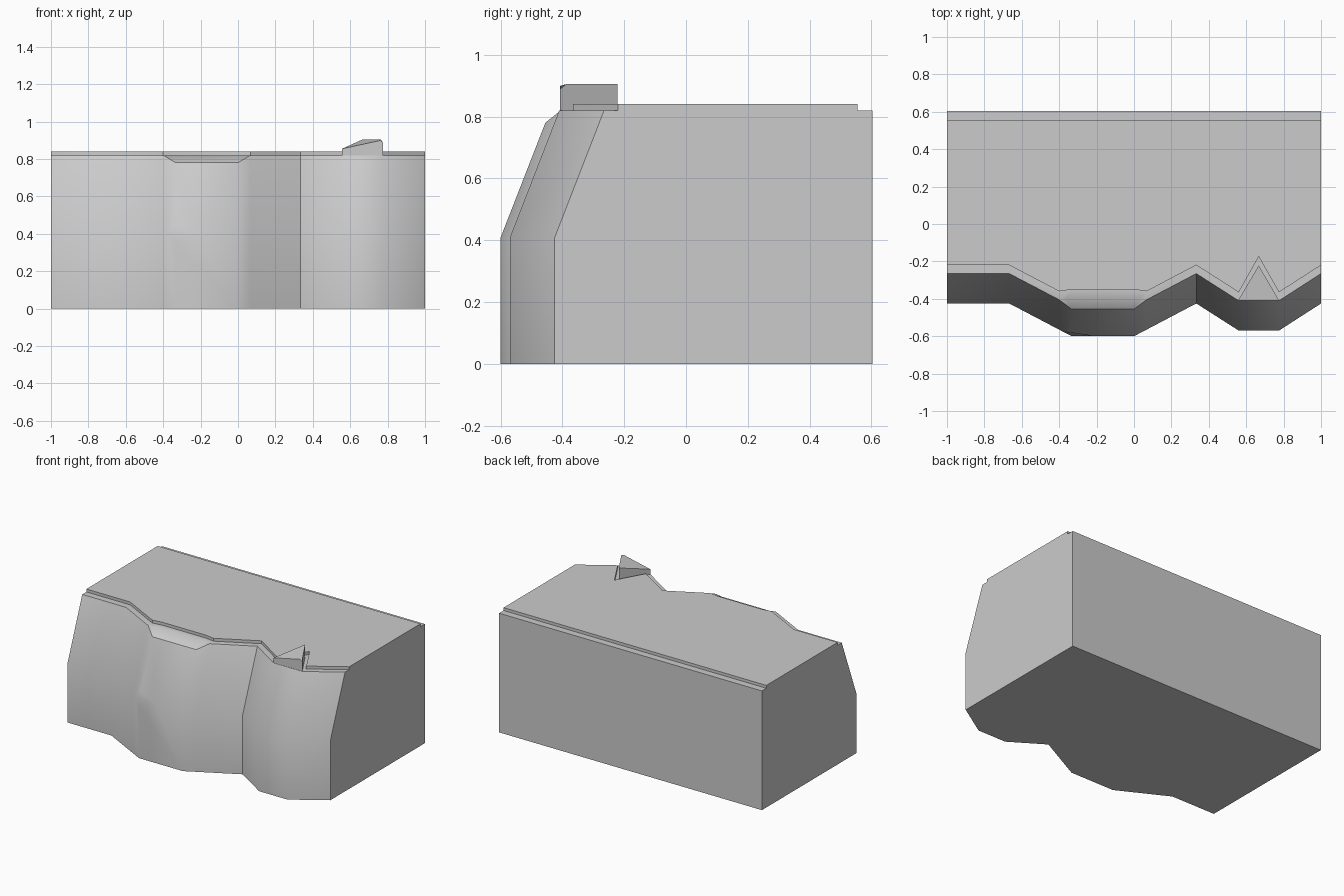
import bpy, bmesh
from mathutils import Vector

if "Cube" in bpy.data.objects:
    bpy.data.objects.remove(bpy.data.objects["Cube"])

# Plan of the cliff face: column x, foot y, top-slab edge y
columns = [(-1, -.425, -.22), (-.667, -.425, -.22), (-.4, -.565, -.36),
           (-.333, -.6, -.35), (0, -.6, -.35), (.067, -.565, -.36),
           (.333, -.425, -.22), (.56, -.57, -.365), (.667, -.57, -.175),
           (.775, -.57, -.365), (1, -.425, -.22)]
CHIP = (3, 4)          # columns where the brow is broken away
FOOT, LEDGE, TOP = .408, .82, .84
SETBACK = .16


def finish(name, bm, angle):
    bmesh.ops.recalc_face_normals(bm, faces=bm.faces[:])
    mesh = bpy.data.meshes.new(name)
    bm.to_mesh(mesh)
    bm.free()
    obj = bpy.data.objects.new(name, mesh)
    bpy.context.collection.objects.link(obj)
    bpy.ops.object.select_all(action='DESELECT')
    obj.select_set(True)
    bpy.context.view_layer.objects.active = obj
    bpy.ops.object.shade_smooth_by_angle(angle=angle)
    return obj


def loft(bm, rings):
    """Skin stacked closed rings and cap both ends."""
    loops = [[bm.verts.new(p) for p in ring] for ring in rings]
    n = len(rings[0])
    for a, b in zip(loops, loops[1:]):
        for i in range(n):
            j = (i + 1) % n
            bm.faces.new((a[i], a[j], b[j], b[i]))
    bm.faces.new(loops[0][::-1])
    bm.faces.new(loops[-1])
    bmesh.ops.remove_doubles(bm, verts=bm.verts[:], dist=1e-5)
    flat = [f for f in bm.faces if f.calc_area() < 1e-6]
    bmesh.ops.delete(bm, geom=flat, context='FACES_ONLY')


# Rock block: foot, break line, brow, chipped ledge, raised top slab
def closed(front, back_y, z):
    return front + [(1, back_y, z), (-1, back_y, z)]


brow = [(x, y + SETBACK, LEDGE) for x, y, _ in columns]
chipped = list(brow)
for i, inner_x in zip(CHIP, (-.36, .03)):
    brow[i] = (columns[i][0], -.455, .78)
    chipped[i] = (inner_x, -.393, LEDGE)
rings = [closed([(x, y, z) for x, y, _ in columns], .603, z) for z in (0, FOOT)]
rings += [closed(brow, .603, LEDGE), closed(chipped, .603, LEDGE)]
rings += [closed([(x, t, z) for x, _, t in columns], .555, z) for z in (LEDGE, TOP)]
bm = bmesh.new()
loft(bm, rings)

# Small chip knocked off one corner of the break line
corner = min(bm.verts, key=lambda v: (v.co - Vector((-.333, -.6, FOOT))).length)
cut = bmesh.ops.bevel(bm, geom=[corner], offset=.05, segments=1, affect='VERTICES')
for v in cut['verts']:
    if abs(v.co.z - FOOT) < .005 and v.co.x > -.33:
        v.co.x = -.21
finish("cliff_block", bm, .61)

# Wedge of loose rock standing in the notch of the top slab
plan = [(.557, -.408, .855), (.76, -.408, .899), (.775, -.408, .888),
        (.755, -.37, .905), (.667, -.222, .905)]
plan[3] = (.763, -.387, .905)
bm = bmesh.new()
loft(bm, [[(x, y, LEDGE) for x, y, _ in plan], plan])
finish("rock_wedge", bm, .3)
